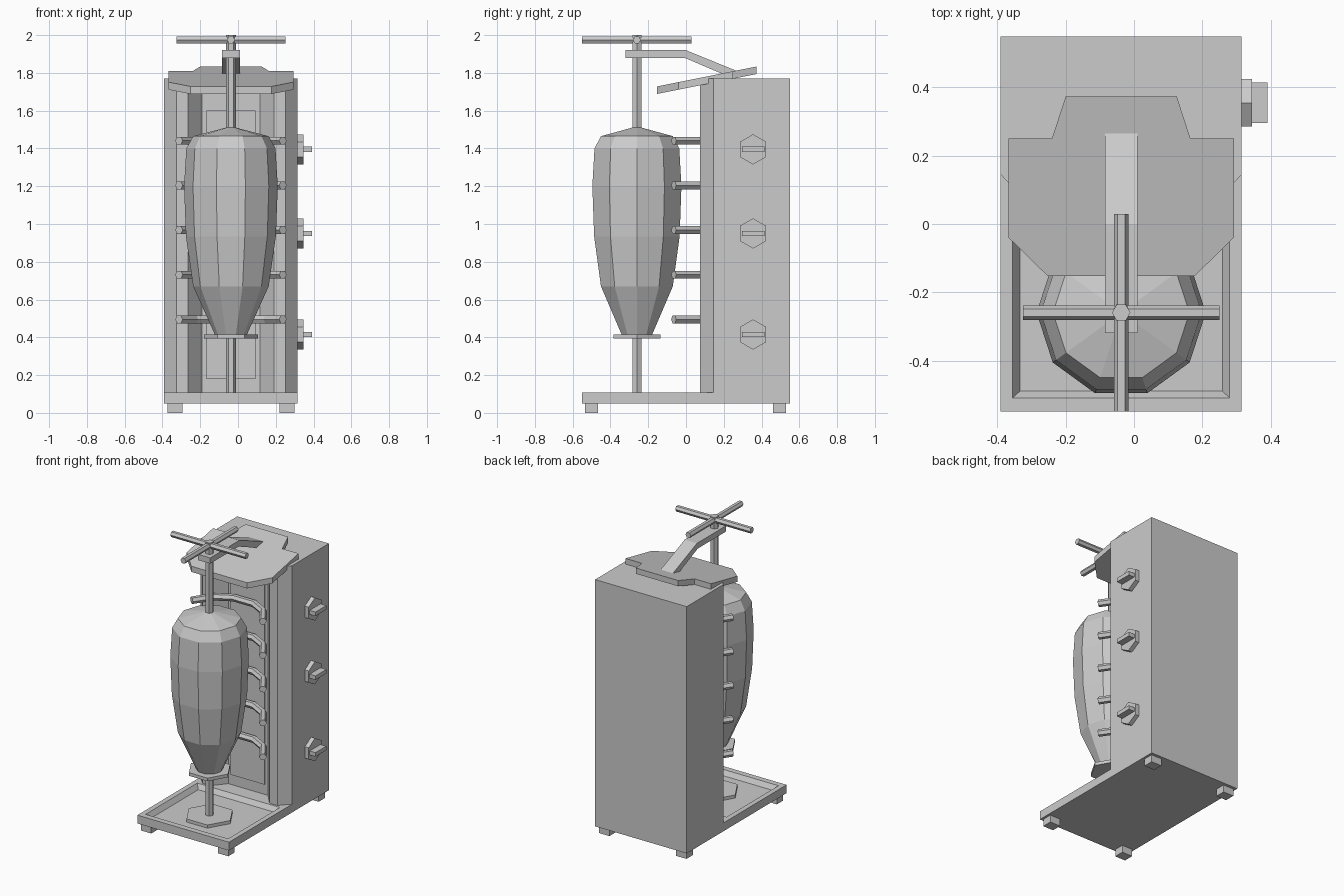
import bpy, bmesh, math
from mathutils import Vector, Matrix

if "Cube" in bpy.data.objects:
    bpy.data.objects.remove(bpy.data.objects["Cube"], do_unlink=True)

metal = bpy.data.materials.new("light grey")
metal.use_nodes = True
GREY = (0.6, 0.6, 0.6, 1)
metal.diffuse_color = GREY
metal.node_tree.nodes["Principled BSDF"].inputs["Base Color"].default_value = GREY

CX, SPIT_Y = -0.0375, -0.26      # centre line and spit position


def loft(name, rings):
    """Skin a stack of equal-length rings and cap both ends."""
    bm = bmesh.new()
    loops = [[bm.verts.new(p) for p in ring] for ring in rings]
    n = len(loops[0])
    for a, b in zip(loops, loops[1:]):
        for i in range(n):
            j = (i + 1) % n
            bm.faces.new((a[i], a[j], b[j], b[i]))
    bm.faces.new(loops[0][::-1])
    bm.faces.new(loops[-1])
    bmesh.ops.recalc_face_normals(bm, faces=bm.faces)
    mesh = bpy.data.meshes.new(name)
    bm.to_mesh(mesh)
    bm.free()
    mesh.materials.append(metal)
    obj = bpy.data.objects.new(name, mesh)
    bpy.context.collection.objects.link(obj)
    return obj


def rect(x0, x1, y0, y1, z):
    return [(x0, y0, z), (x1, y0, z), (x1, y1, z), (x0, y1, z)]


def box(name, x0, x1, y0, y1, z0, z1):
    return loft(name, [rect(x0, x1, y0, y1, z0), rect(x0, x1, y0, y1, z1)])


def turned(name, profile, sides, centre=(CX, SPIT_Y, 0)):
    """Faceted solid of revolution from (radius, height) pairs."""
    c = Vector(centre)
    angles = [math.tau * i / sides for i in range(sides)]
    return loft(name, [[c + Vector((r * math.cos(a), r * math.sin(a), z))
                        for a in angles] for r, z in profile])


def rod(name, points, radius):
    """Six-sided rod swept with mitred corners along a level path."""
    pts = [Vector(p) for p in points]
    up = Vector((0, 0, 1))
    rings = []
    for i, p in enumerate(pts):
        before = (p - pts[i - 1]).normalized() if i else None
        after = (pts[i + 1] - p).normalized() if i + 1 < len(pts) else None
        d = ((before or after) + (after or before)).normalized()
        side = d.cross(up) / d.dot(after or before)
        rings.append([p + radius * (math.cos(a) * side + math.sin(a) * up)
                      for a in (math.tau * k / 6 for k in range(6))])
    return loft(name, rings)


def mirrored(half):
    """Complete an outline given its right half as offsets from the centre."""
    return ([(CX + x, y) for x, y in half]
            + [(CX - x, y) for x, y in reversed(half)])


# Cabinet: extruded plan with chamfered posts and a recessed heating bay
plan = mirrored([(0.153, 0.165), (0.228, 0.075), (0.288, 0.075),
                 (0.353, 0.145), (0.353, 0.55)])
loft("cabinet", [[(x, y, z) for x, y in plan] for z in (0.105, 1.77)])
box("heating_panel", CX - 0.13, CX + 0.13, 0.157, 0.166, 0.18, 1.6)

# Drip tray with a sunken floor, standing on four feet
L, R = CX - 0.353, CX + 0.353
loft("drip_tray", [rect(L, R, -0.55, 0.55, 0.05),
                   rect(L, R, -0.55, 0.55, 0.108),
                   rect(L + 0.035, R - 0.035, -0.51, 0.06, 0.108),
                   rect(L + 0.056, R - 0.056, -0.49, 0.04, 0.075)])
for side, sx in (("right", -1), ("left", 1)):
    for end, y in (("front", -0.5), ("back", 0.495)):
        x = CX + sx * 0.297
        box(f"foot_{end}_{side}", x - 0.04, x + 0.04, y - 0.035, y + 0.035, 0, 0.052)

# Spit, its plates and the meat
turned("spit_base", [(0.16, 0.07), (0.16, 0.097)], 6)
turned("spit", [(0.027, 0.08), (0.027, 2.0)], 6)
turned("meat_plate", [(0.143, 0.394), (0.143, 0.416)], 6)
turned("meat", [(0.085, 0.415), (0.2, 0.67), (0.238, 0.935), (0.248, 1.2),
                (0.236, 1.4), (0.2, 1.465), (0.027, 1.51)], 10)

# Crossed turning handle
for name, d in (("handle_bar_wide", Vector((0.288, 0, 0))),
                ("handle_bar_deep", Vector((0, 0.29, 0)))):
    c = Vector((CX, SPIT_Y, 1.975))
    rod(name, [c - d, c + d], 0.021)

# Guard rods wrapping behind the meat
arch = mirrored([(0.08, 0.12), (0.19, 0.06), (0.275, -0.065)])
arch = arch[3:] + arch[:3]
for i in range(5):
    z = 0.495 + i * 0.2365
    rod(f"guard_rod_{i + 1}", [(x, y, z) for x, y in arch], 0.024)

# Tilted hood plate
hood = mirrored([(0.215, -0.153), (0.33, -0.04), (0.33, 0.25),
                 (0.203, 0.25), (0.163, 0.373)])
loft("hood", [[(x, y, 1.739 + 0.2 * y + dz) for x, y in hood]
              for dz in (-0.02, 0.02)])

# Bent arm holding the top of the spit
arm = [(-0.32, 1.88), (-0.008, 1.88), (0.25, 1.77), (0.27, 1.81),
       (0.0, 1.92), (-0.32, 1.92)]
loft("spit_arm", [[(CX + s * 0.0475, y, z) for y, z in arm] for s in (-1, 1)])

# Control knobs on the left wall
for i, z in enumerate((0.415, 0.95, 1.395)):
    dial = turned(f"knob_{i + 1}", [(0.08, 0), (0.08, 0.032)], 6, (0, 0, 0))
    dial.data.transform(Matrix.Translation((R - 0.002, 0.355, z))
                        @ Matrix.Rotation(math.pi / 2, 4, "Y"))
    box(f"knob_grip_{i + 1}", R, R + 0.075, 0.296, 0.415, z - 0.014, z + 0.014)
